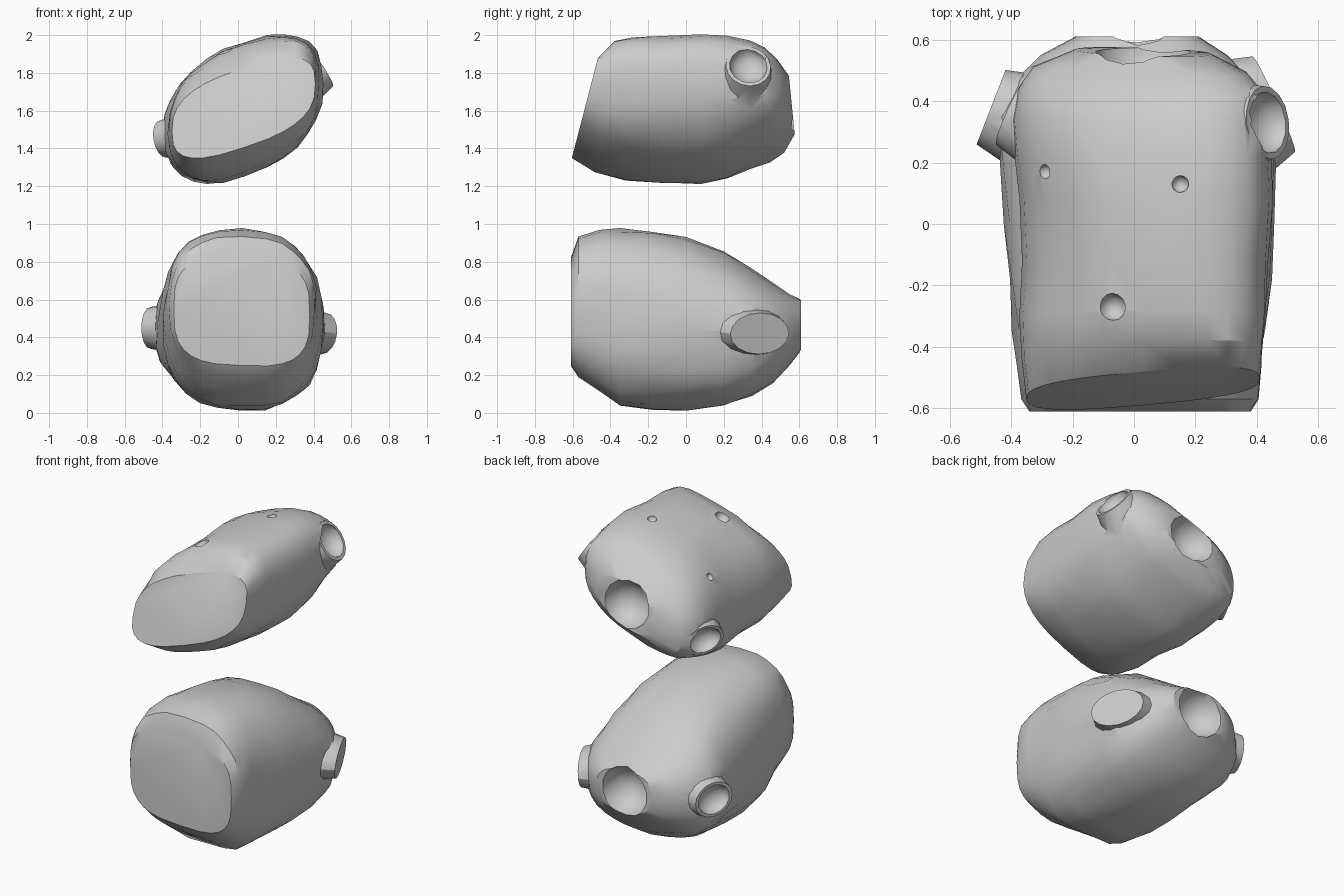
import bpy, bmesh, math
from mathutils import Vector, noise

if "Cube" in bpy.data.objects:
    bpy.data.objects.remove(bpy.data.objects["Cube"])

SIDES = 28


def new_object(name, bm):
    bmesh.ops.recalc_face_normals(bm, faces=bm.faces)
    me = bpy.data.meshes.new(name)
    bm.to_mesh(me)
    bm.free()
    ob = bpy.data.objects.new(name, me)
    bpy.context.collection.objects.link(ob)
    return ob


def torso(name, rings, roll):
    """Loft rolled superellipses along y: (y, lean, cx, half width, z low, z high, power)."""
    bm = bmesh.new()
    loops = []
    for i, (y, lean, cx, hw, lo, hi, p) in enumerate(rings):
        zc, k = (lo + hi) / 2, roll * hw
        h = math.sqrt(max(((hi - lo) / 2) ** 2 - k * k, 0.005))
        loop = []
        for s in range(SIDES):
            a = 2 * math.pi * s / SIDES
            c, d = math.cos(a), math.sin(a)
            px = math.copysign(abs(c) ** (2 / p), c) * hw
            pz = math.copysign(abs(d) ** (2 / p), d) * h + roll * px
            v = Vector((cx + px, y + lean * pz, zc + pz))
            if 0 < i < len(rings) - 1:      # gentle cloth unevenness
                n = noise.noise(v * 5.0) * 0.018
                v += Vector((px, 0, pz)).normalized() * (n - 0.004)
            loop.append(bm.verts.new(v))
        loops.append(loop)
    for a, b in zip(loops, loops[1:]):
        for s in range(SIDES):
            t = (s + 1) % SIDES
            bm.faces.new((a[s], a[t], b[t], b[s]))
    bm.faces.new(loops[0])
    bm.faces.new(loops[-1])
    return new_object(name, bm)


def place(ob, loc, axis):
    ob.location = loc
    ob.rotation_mode = 'QUATERNION'
    ob.rotation_quaternion = Vector(axis).to_track_quat('Z', 'Y')


def tube(loc, axis, rx, ry, length):
    """Sleeve stub whose rim sits at loc, flaring inward to the body."""
    bm = bmesh.new()
    bmesh.ops.create_cone(bm, cap_ends=True, segments=16, radius1=1.3, radius2=1, depth=1)
    for v in bm.verts:
        v.co = Vector((v.co.x * rx, v.co.y * ry, (v.co.z - 0.5) * length))
    ob = new_object("sleeve_stub", bm)
    place(ob, loc, axis)
    return ob


def bowl(loc, axis, rx, ry, depth):
    bm = bmesh.new()
    bmesh.ops.create_uvsphere(bm, u_segments=14, v_segments=8, radius=1)
    for v in bm.verts:
        v.co = Vector((v.co.x * rx, v.co.y * ry, v.co.z * depth))
    ob = new_object("hollow_cutter", bm)
    place(ob, loc, axis)
    return ob


def combine(ob, tool, op):
    tool.hide_render = True
    bpy.context.view_layer.objects.active = ob
    m = ob.modifiers.new(op, 'BOOLEAN')
    m.operation, m.object, m.solver = op, tool, 'EXACT'
    bpy.ops.object.modifier_apply(modifier=m.name)
    bpy.data.objects.remove(tool)


def finish(ob, sleeves, neck, pits=()):
    for loc, axis, rx, ry in sleeves:
        combine(ob, tube(loc, axis, rx, ry, 0.17), 'UNION')
    for loc, axis, rx, ry in sleeves:
        combine(ob, bowl(loc, axis, rx * 0.84, ry * 0.84, 0.07), 'DIFFERENCE')
    combine(ob, bowl(*neck), 'DIFFERENCE')
    for loc, r in pits:
        combine(ob, bowl(loc, (0, 0, 1), r, r, r), 'DIFFERENCE')
    bpy.ops.object.select_all(action='DESELECT')
    ob.select_set(True)
    bpy.context.view_layer.objects.active = ob
    bpy.ops.object.shade_smooth_by_angle(angle=math.radians(32))


# Lower torso: upright hem at the front, tapering to the neck at the back
lower = torso("lower_torso", [
    (-.61, 0, .02, .36, .25, .82, 3.2),
    (-.57, 0, .02, .385, .19, .93, 2.8),
    (-.46, 0, .02, .395, .11, .975, 2.6),
    (-.35, 0, .02, .41, .03, .98, 2.5),
    (-.18, 0, .02, .43, .01, .965, 2.5),
    (0, 0, .02, .44, .01, .93, 2.4),
    (.2, 0, .01, .45, .04, .86, 2.4),
    (.35, 0, .0, .45, .09, .77, 2.4),
    (.46, 0, .0, .40, .16, .69, 2.4),
    (.55, 0, .0, .31, .25, .63, 2.4),
    (.61, 0, .01, .20, .33, .60, 2.4)], -0.04)
finish(lower,
       [((-.465, .38, .45), (-.9, .35, 0), .13, .11),
        ((.455, .39, .42), (.9, .4, -.1), .17, .11)],
       ((.01, .62, .46), (0, 1, .0), .16, .16, .17))

# Upper torso: rolled to one side, with a slanted hem
upper = torso("upper_torso", [
    (-.535, .26, .03, .38, 1.37, 1.86, 2.8),
    (-.43, .15, .03, .395, 1.29, 1.95, 2.6),
    (-.30, .05, .03, .40, 1.25, 1.975, 2.5),
    (-.12, 0, .04, .405, 1.23, 1.985, 2.4),
    (.08, 0, .04, .415, 1.22, 2.0, 2.4),
    (.22, 0, .03, .42, 1.25, 1.985, 2.4),
    (.34, 0, .02, .42, 1.30, 1.96, 2.4),
    (.43, -.05, .02, .41, 1.34, 1.92, 2.4),
    (.50, -.08, .02, .36, 1.39, 1.86, 2.4),
    (.56, -.1, .03, .22, 1.48, 1.78, 2.3)], 0.33)
pits = []
for x, y, r in ((-.29, .17, .024), (.15, .13, .028), (-.07, -.27, .045)):
    hit, loc, nor, _ = upper.ray_cast(Vector((x, y, 3)), Vector((0, 0, -1)))
    pits.append((loc.copy(), r))
finish(upper,
       [((.435, .33, 1.835), (.75, .1, .5), .12, .125),
        ((-.395, .37, 1.45), (-.85, .4, -.15), .125, .10)],
       ((.03, .57, 1.64), (0, 1, .1), .16, .15, .15), pits)
